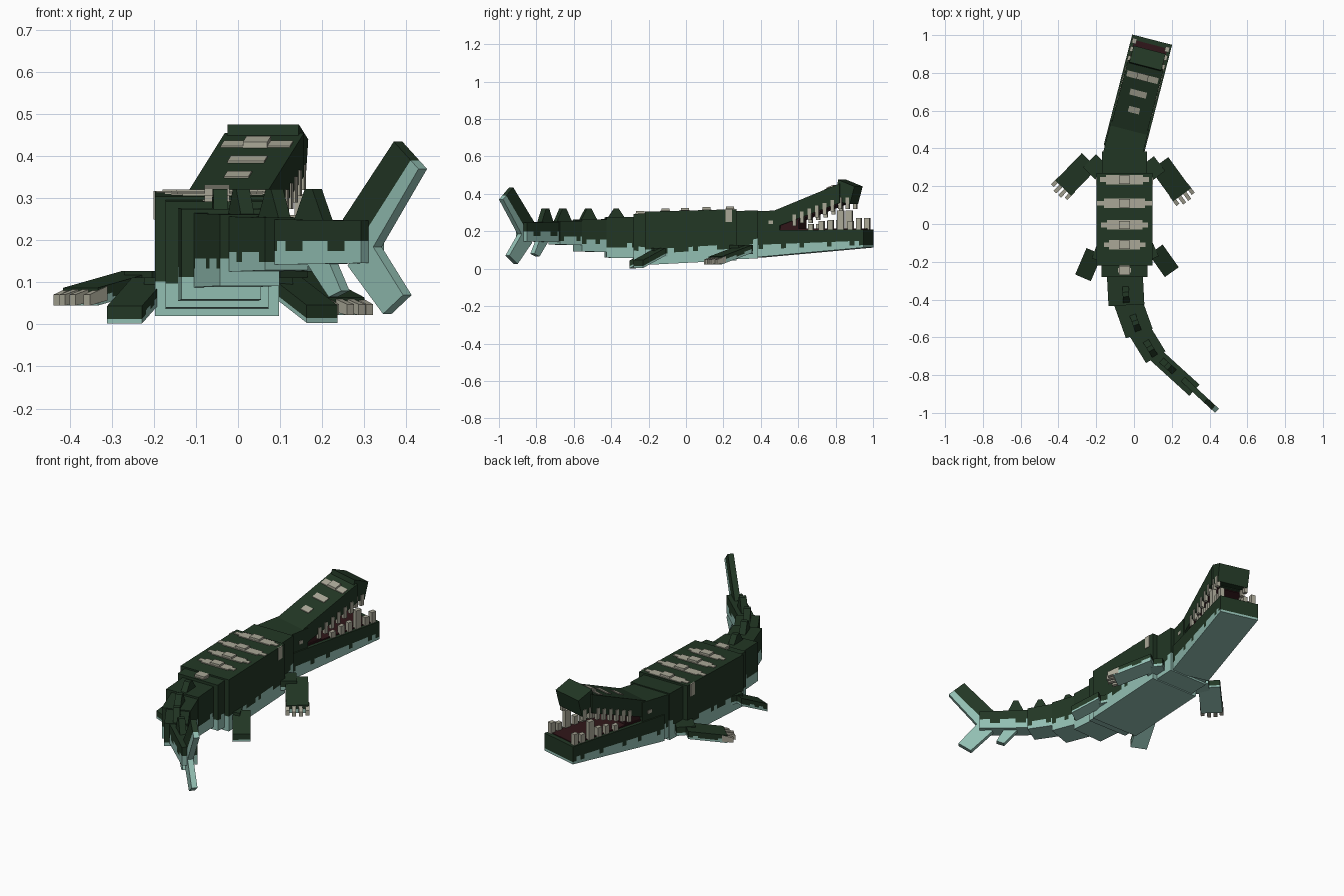
import bpy, bmesh, math, random
from mathutils import Vector

random.seed(4)
if "Cube" in bpy.data.objects:
    bpy.data.objects.remove(bpy.data.objects["Cube"], do_unlink=True)


def material(name, rgb):
    m = bpy.data.materials.new(name)
    m.use_nodes = True
    m.diffuse_color = (*rgb, 1)
    m.node_tree.nodes["Principled BSDF"].inputs["Base Color"].default_value = (*rgb, 1)
    return m


GREEN = material("dark green hide", (0.016, 0.038, 0.018))
TEAL = material("pale teal belly", (0.29, 0.52, 0.45))
BONE = material("bone", (0.40, 0.39, 0.31))
RED = material("dark red mouth", (0.030, 0.008, 0.010))


def prism(name, a, b, width, profile, mat=GREEN, split=None, jag=0.012, side=0):
    """Extrude a (distance, z) profile sideways; it lies in the upright plane from a towards b.
    split = belly line height at a and at b; the line gets a ragged, stepped edge."""
    a, b = Vector((*a, 0)), Vector((*b, 0))
    length = (b - a).length
    d = (b - a).normalized()
    n = Vector((d.y, -d.x, 0))
    bm = bmesh.new()
    rows = [[bm.verts.new(a + d * s + n * (side + k * width / 2) + Vector((0, 0, z)))
             for s, z in profile] for k in (-1, 1)]
    bm.faces.new(rows[0])
    bm.faces.new(rows[1][::-1])
    for i in range(len(profile)):
        j = (i + 1) % len(profile)
        bm.faces.new((rows[0][j], rows[0][i], rows[1][i], rows[1][j]))
    bmesh.ops.recalc_face_normals(bm, faces=bm.faces)
    if split:
        def cut(co, no):
            bmesh.ops.bisect_plane(bm, geom=bm.verts[:] + bm.edges[:] + bm.faces[:],
                                   plane_co=co, plane_no=no)
        slope = (split[1] - split[0]) / length
        up = Vector((0, 0, 1)) - d * slope
        base = a + Vector((0, 0, split[0]))
        steps = max(2, int(length / 0.025))
        for off in ((-jag, jag) if jag else (0,)):
            cut(base + Vector((0, 0, off)), up)
        if jag:
            for i in range(1, steps):
                cut(a + d * (length * i / steps), d)
        low = [random.random() < 0.5 for _ in range(steps + 2)]
        for f in bm.faces:
            c = f.calc_center_median()
            s = (c - a).dot(d)
            h = c.z - split[0] - slope * s
            column = min(max(int(s / length * steps), 0), steps)
            f.material_index = int(h < -jag or (h < jag and low[column]))
    me = bpy.data.meshes.new(name)
    bm.to_mesh(me)
    bm.free()
    ob = bpy.data.objects.new(name, me)
    bpy.context.collection.objects.link(ob)
    me.materials.append(mat)
    if split:
        me.materials.append(TEAL)
    return ob


def block(name, a, b, width, za, zb, mat=GREEN, split=None, **kw):
    """Box from a to b with its own bottom and top height at each end."""
    length = (Vector(b) - Vector(a)).length
    pts = [(0, za[0]), (length, zb[0]), (length, zb[1]), (0, za[1])]
    return prism(name, a, b, width, pts, mat, split, **kw)


# Trunk
CX = -0.05
block("body", (CX, -0.22), (CX, 0.27), 0.295, (0.02, 0.305), (0.045, 0.318), split=(0.09, 0.12))
block("chest", (CX, 0.25), (CX, 0.385), 0.24, (0.05, 0.308), (0.055, 0.312), split=(0.12, 0.15))
block("hips", (CX, -0.28), (CX, -0.2), 0.245, (0.04, 0.292), (0.035, 0.298), split=(0.11, 0.1))

# Pale markings and bony bumps along the back
for y, w in ((0.235, 0.26), (0.11, 0.29), (-0.005, 0.25), (-0.11, 0.22), (-0.245, 0.07)):
    top = 0.312 + y * 0.026 if y > -0.2 else 0.294
    for part, wide, deep in (("stripe", w, 0.025), ("stripe_core", w * 0.75, 0.05)):
        block("back_" + part, (CX, y - deep / 2), (CX, y + deep / 2), wide,
              (top - 0.006, top + 0.003), (top - 0.006, top + 0.003), BONE)
    block("back_bump", (CX, y - 0.022), (CX, y + 0.022), 0.06,
          (top - 0.01, top + 0.014), (top - 0.01, top + 0.014), BONE)
for k in (-1, 1):
    block("flank_mark", (CX, 0.21), (CX, 0.245), 0.006, (0.25, 0.318), (0.25, 0.318),
          BONE, side=k * 0.148)

# Tail segments: start, end, width, bottom, top, belly line
tail = [((-0.05, -0.24), (-0.04, -0.43), 0.19, 0.055, 0.278, 0.125),
        ((-0.04, -0.39), (0.028, -0.58), 0.15, 0.088, 0.265, 0.145),
        ((0.02, -0.55), (0.115, -0.705), 0.12, 0.125, 0.257, 0.16),
        ((0.10, -0.68), (0.32, -0.88), 0.08, 0.142, 0.25, 0.187)]
for i, (a, b, w, lo, hi, line) in enumerate(tail):
    block(f"tail_segment_{i + 1}", a, b, w, (lo, hi), (lo + 0.004, hi - 0.003), split=(line, line))
    mid = (Vector(b) - Vector(a)).length * (0.7 if i < 3 else 0.36)
    prism(f"tail_spike_{i + 1}", a, b, 0.034,
          [(mid - 0.055, hi - 0.02), (mid + 0.055, hi - 0.02), (mid + 0.012, 0.322), (mid - 0.012, 0.322)])

# Tail fins
FIN = ((0.30, -0.86), (0.43, -0.98))
prism("tail_fin_upper", *FIN, 0.03, [(-0.055, 0.25), (0.04, 0.18), (0.19, 0.37), (0.11, 0.435)],
      split=(0.20, 0.405), jag=0)
prism("tail_fin_lower", *FIN, 0.03, [(-0.04, 0.14), (0.075, 0.025), (0.14, 0.07), (0.03, 0.2)], TEAL)
prism("tail_fin_small", *tail[3][:2], 0.03,
      [(0.095, 0.15), (0.17, 0.065), (0.21, 0.08), (0.17, 0.15)], TEAL)

# Head, turned to one side; all head parts share this axis
HEAD = Vector((-0.055, 0.39))
AXIS = Vector((0.25, 0.968)).normalized()


def head(name, s0, s1, width, za, zb, mat=GREEN, split=None, **kw):
    return block(name, HEAD + AXIS * s0, HEAD + AXIS * s1, width, za, zb, mat, split, **kw)


def roof(s):
    return 0.315 + (s - 0.12) * 0.4


head("neck", -0.04, 0.14, 0.205, (0.065, 0.305), (0.075, 0.312), split=(0.14, 0.13))
head("lower_jaw", 0.0, 0.605, 0.218, (0.06, 0.205), (0.113, 0.21), split=(0.115, 0.138))
head("mouth_floor", 0.13, 0.58, 0.18, (0.2, 0.214), (0.2, 0.214), RED)
head("throat", 0.12, 0.24, 0.17, (0.2, 0.26), (0.2, 0.29), RED)
head("upper_jaw", 0.11, 0.47, 0.195, (0.22, roof(0.11)), (0.352, roof(0.47)))
head("palate", 0.13, 0.46, 0.165, (0.219, 0.24), (0.343, 0.36), RED)
prism("snout", HEAD, HEAD + AXIS, 0.175,
      [(0.44, 0.362), (0.525, 0.345), (0.55, 0.44), (0.46, 0.476)])
for s, w in ((0.40, 0.17), (0.31, 0.09), (0.22, 0.06)):
    head("brow_mark", s - 0.016, s + 0.016, w, (roof(s - 0.016) - 0.01, roof(s - 0.016) + 0.004),
         (roof(s + 0.016) - 0.01, roof(s + 0.016) + 0.004), BONE)
head("brow_bump", 0.382, 0.418, 0.06, (0.41, roof(0.382) + 0.014), (0.41, roof(0.418) + 0.014), BONE)

# Eyes and teeth, mirrored across the head axis
for k in (-1, 1):
    head("eye", 0.08, 0.105, 0.006, (0.24, 0.258), (0.24, 0.258), BONE, side=k * 0.102)
    for s, h in ((0.31, 0.03), (0.37, 0.045), (0.42, 0.05), (0.475, 0.1), (0.53, 0.045), (0.575, 0.06)):
        t = 0.014 if h < 0.09 else 0.018
        head("lower_tooth", s - t, s + t, 0.024, (0.2, 0.21 + h), (0.2, 0.21 + h), BONE, side=k * 0.09)
    for i in range(6):
        s = 0.22 + i * 0.042
        gum = 0.22 + (s - 0.11) * 0.367
        head("upper_tooth", s - 0.01, s + 0.01, 0.018, (gum - 0.032, gum + 0.03),
             (gum - 0.032, gum + 0.03), BONE, side=k * 0.092)
    for s in (0.47, 0.51):
        head("snout_tooth", s - 0.01, s + 0.01, 0.02, (0.32, 0.38), (0.32, 0.38), BONE, side=k * 0.08)


# Legs: sloped slabs with a shoulder stub, the front pair with claws
def leg(name, root, a, b, width, za, zb, claws):
    thick = 0.042
    block(name + "_stub", root, a, width * 0.85, (za - 0.01, za + thick), (za - 0.005, za + thick),
          split=(za + 0.01, za + 0.01), jag=0)
    block(name, a, b, width, (za, za + thick), (zb, zb + thick),
          split=(za + 0.016, zb + 0.016), jag=0.005)
    d = (Vector(b) - Vector(a)).normalized()
    for i in range(claws):
        off = (i - (claws - 1) / 2) * width * 0.29
        tip = Vector(b) + d * (0.045 if i in (1, 2) else 0.03)
        block(name + "_claw", Vector(b) - d * 0.03, tip, 0.02, (zb + 0.012, zb + 0.046),
              (zb, zb + 0.026), BONE, side=off)


leg("front_leg_left", (0.07, 0.27), (0.135, 0.32), (0.255, 0.155), 0.115, 0.085, 0.022, 4)
leg("front_leg_right", (-0.17, 0.27), (-0.235, 0.335), (-0.375, 0.19), 0.115, 0.085, 0.045, 4)
leg("hind_leg_left", (0.06, -0.16), (0.115, -0.135), (0.20, -0.255), 0.09, 0.07, 0.004, 0)
leg("hind_leg_right", (-0.17, -0.16), (-0.21, -0.145), (-0.27, -0.285), 0.09, 0.07, 0.002, 0)
